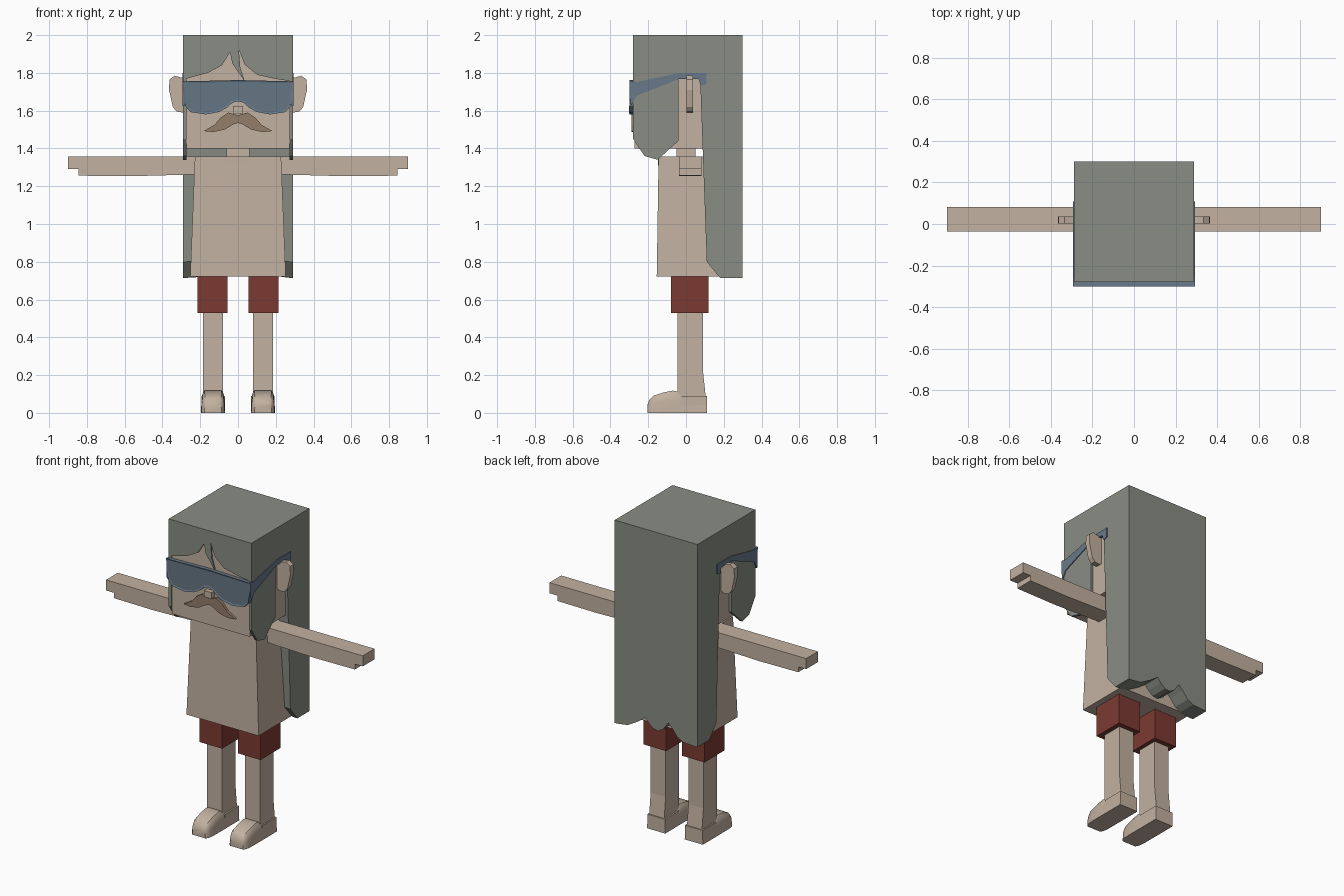
import bpy, bmesh
from math import cos, sin, pi

cube = bpy.data.objects.get("Cube")
if cube:
    bpy.data.objects.remove(cube, do_unlink=True)


def material(name, rgb):
    lin = [((c / 255 + 0.055) / 1.055) ** 2.4 for c in rgb] + [1]
    m = bpy.data.materials.new(name)
    m.use_nodes = True
    m.diffuse_color = lin
    m.node_tree.nodes["Principled BSDF"].inputs["Base Color"].default_value = lin
    return m


SKIN = material("skin", (194, 177, 160))
HAIR = material("grey hair", (136, 141, 131))
SHORTS = material("red shorts", (124, 58, 50))
MOUSTACHE = material("brown moustache", (147, 125, 106))
FRAME = material("slate frame", (104, 122, 139))
LENS = material("slate lens", (101, 118, 132))


def finish(name, bm, mats, mirror=False):
    bmesh.ops.recalc_face_normals(bm, faces=bm.faces)
    me = bpy.data.meshes.new(name)
    bm.to_mesh(me)
    bm.free()
    for m in mats:
        me.materials.append(m)
    ob = bpy.data.objects.new(name, me)
    bpy.context.collection.objects.link(ob)
    if mirror:
        ob.modifiers.new("Mirror", 'MIRROR').use_mirror_merge = False
    return ob


def loft(rings):
    """Skin a list of equal-length point rings and cap both ends."""
    bm = bmesh.new()
    vs = [[bm.verts.new(p) for p in ring] for ring in rings]
    n = len(vs[0])
    for a, b in zip(vs, vs[1:]):
        for i in range(n):
            j = (i + 1) % n
            bm.faces.new((a[i], a[j], b[j], b[i]))
    bm.faces.new(vs[0])
    bm.faces.new(vs[-1])
    return bm


def prism(pts, axis, a, b):
    """Extrude an outline along x (points are y, z) or y (points are x, z)."""
    if axis == 'x':
        return loft([[(d, u, v) for u, v in pts] for d in (a, b)])
    return loft([[(u, d, v) for u, v in pts] for d in (a, b)])


def box(x0, x1, y0, y1, z0, z1):
    return prism([(y0, z0), (y1, z0), (y1, z1), (y0, z1)], 'x', x0, x1)


def both_sides(half):
    """Complete a half outline that starts and ends on x = 0."""
    return half + [(-x, z) for x, z in reversed(half) if x > 0]


# Head, neck and nose
finish("head", box(-.273, .273, -.272, .2, 1.4, 1.97), [SKIN])
finish("neck", box(-.06, .06, -.05, .05, 1.34, 1.41), [SKIN])
finish("nose", box(-.026, .026, -.302, -.27, 1.585, 1.625), [SKIN])

# Ears
ear = [(.26, 1.77), (.3, 1.775), (.335, 1.785), (.363, 1.765), (.365, 1.71),
       (.345, 1.62), (.325, 1.595), (.29, 1.59), (.26, 1.61)]
finish("ears", prism(ear, 'y', .003, .037), [SKIN], True)

# Tapered torso with a rounded neckline
torso = [[(x * s, y, z) for s, y in ((-1, y0), (1, y0), (1, y1), (-1, y1))]
         for x, y0, y1, z in ((.253, -.155, .19, .722), (.228, -.145, .18, 1.357))]
finish("torso", loft(torso), [SKIN])
scoop = [(.088 * cos(a * pi / 10), 1.355 - .045 * sin(a * pi / 10)) for a in range(11)]
finish("neckline", prism(scoop, 'y', -.149, -.143), [SKIN])

# Arms with stepped fingertips
arm = [(.2, 1.357), (.9, 1.357), (.9, 1.29), (.845, 1.29), (.845, 1.256),
       (.57, 1.253), (.2, 1.263)]
finish("arms", prism(arm, 'y', -.036, .082), [SKIN], True)

# Shorts and legs
finish("shorts", box(.055, .214, -.08, .12, .53, .73), [SHORTS], True)
leg = [(-.045, .08), (-.045, .54), (.09, .54), (.09, .22), (.105, .08)]
finish("legs", prism(leg, 'x', .08, .185), [SKIN], True)

# Feet: cross-sections from heel to rounded toe
feet = []
for y, w, top in ((.11, .064, .09), (.0, .064, .09), (-.04, .064, .112), (-.07, .064, .118),
                  (-.12, .064, .108), (-.17, .062, .092), (-.192, .056, .07), (-.204, .046, .045)):
    feet.append([(.132 + w * k, y, top * h) for k, h in
                 ((-1, 0), (-.96, .55), (-.88, .85), (-.7, 1),
                  (.7, 1), (.88, .85), (.96, .55), (1, 0))])
foot = finish("feet", loft(feet), [SKIN], True)
finish("heels", box(.07, .194, -.03, .111, 0, .09), [SKIN], True)

# Hair: side panels with sideburns
side = [(-.28, 2), (.3, 2), (.3, .715), (.18, .715), (.11, .8), (.075, 1.77),
        (-.04, 1.77), (-.04, 1.44), (-.15, 1.34), (-.22, 1.36), (-.28, 1.45)]
finish("hair_sides", prism(side, 'x', .272, .29), [HAIR], True)

# Hair: long back with a scalloped hem
hem = [(.272, 0), (.2, .01), (.13, .05), (.075, .09), (.05, .06), (.02, .035), (-.015, .03),
       (-.05, .05), (-.085, .1), (-.115, .07), (-.15, .025), (-.19, .005), (-.272, 0)]
rings = []
for x, lift in hem:
    b = .715 + lift
    rings.append([(x, .3, b), (x, .18, b), (x, .11, b + .085),
                  (x, .075, 1.77), (x, .075, 1.985), (x, .3, 1.985)])
finish("hair_back", loft(rings), [HAIR])

# Hair: crown and fringe with a falling strand
finish("hair_top", box(-.272, .272, -.28, .3, 1.96, 2), [HAIR])
fringe = [(-.272, 1.97), (-.272, 1.77), (-.16, 1.8), (-.085, 1.84), (-.042, 1.91),
          (-.03, 1.85), (.035, 1.755), (.012, 1.83), (.004, 1.925), (.035, 1.845),
          (.1, 1.79), (.2, 1.768), (.272, 1.757), (.272, 1.97)]
finish("hair_fringe", prism(fringe, 'y', -.28, -.265), [HAIR])

# Moustache
whiskers = both_sides([(0, 1.575), (.05, 1.59), (.09, 1.565), (.125, 1.525), (.182, 1.492),
                       (.13, 1.487), (.07, 1.5), (.02, 1.53), (0, 1.535)])
finish("moustache", prism(whiskers, 'y', -.288, -.27), [MOUSTACHE])

# Wraparound sunglasses: visor with recessed lens, then the temple arms
visor = both_sides([(0, 1.65), (.03, 1.642), (.06, 1.615), (.1, 1.593), (.17, 1.58),
                    (.25, 1.592), (.28, 1.625), (.293, 1.7), (.293, 1.755), (0, 1.762)])
bm = prism(visor, 'y', -.3, -.276)
bmesh.ops.recalc_face_normals(bm, faces=bm.faces)
front = [f for f in bm.faces if f.normal.y < -.9]
bmesh.ops.inset_region(bm, faces=front, thickness=.01, depth=-.004)
for f in front:
    f.material_index = 1
finish("sunglasses_visor", bm, [FRAME, LENS])
temple = [(-.298, 1.758), (-.26, 1.752), (-.14, 1.777), (-.035, 1.8), (.108, 1.8), (.108, 1.742),
          (.08, 1.73), (.066, 1.768), (-.035, 1.768), (-.26, 1.68), (-.292, 1.625)]
finish("sunglasses_arms", prism(temple, 'x', .284, .295), [FRAME], True)

# Smooth only the rounded feet
bpy.ops.object.select_all(action='DESELECT')
foot.select_set(True)
bpy.context.view_layer.objects.active = foot
bpy.ops.object.shade_smooth_by_angle()
